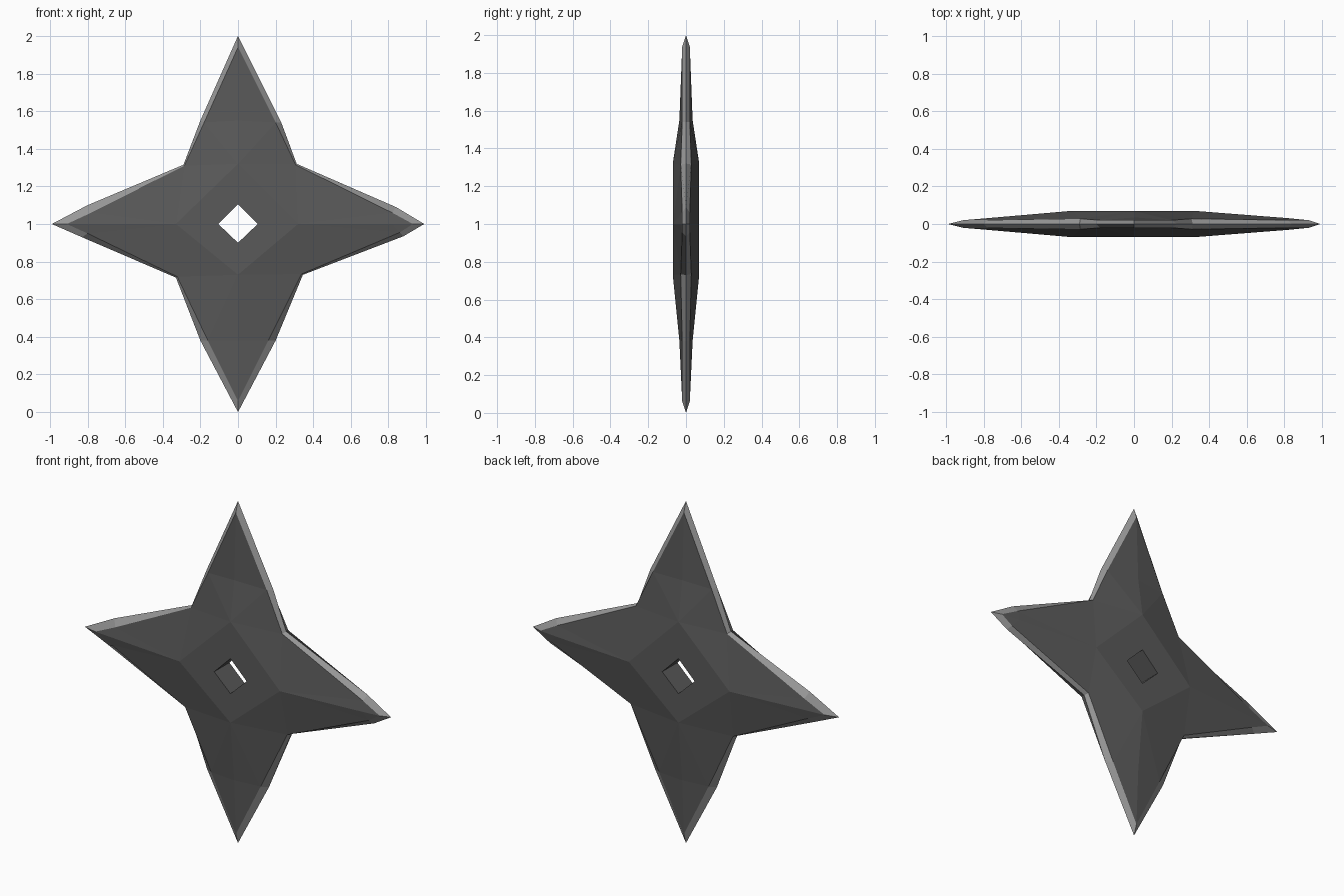
import bpy, bmesh

if "Cube" in bpy.data.objects:
    bpy.data.objects.remove(bpy.data.objects["Cube"])


def material(name, value):
    m = bpy.data.materials.new(name)
    m.diffuse_color = (value, value, value, 1)
    m.use_nodes = True
    m.node_tree.nodes["Principled BSDF"].inputs["Base Color"].default_value = m.diffuse_color
    return m


BODY, EDGE = 0, 1

# Per arm, clockwise from the top: hole corner, hub ridge, mid ridge, face tip (x, z)
ridges = [
    [(0, 1.105), (0, 1.32), (0, 1.55), (0, 1.94)],
    [(0.105, 1), (0.32, 1), (0.82, 1), (0.93, 1)],
    [(0, 0.90), (0, 0.73), (0, 0.38), (0, 0.06)],
    [(-0.105, 1), (-0.33, 1), (-0.78, 1), (-0.91, 1)],
]
ridge_y = [[0.07, 0.07, 0.035, 0.02], [0.07, 0.07, 0.031, 0.02]]

# Bevel outlines, clockwise: per arm side point, tip, side point, then valley
outer = [(-0.20, 1.55), (0, 2.0), (0.23, 1.54), (0.312, 1.32),
         (0.84, 1.09), (0.99, 1.0), (0.88, 0.935), (0.345, 0.73),
         (0.20, 0.38), (0, 0.0), (-0.20, 0.38), (-0.33, 0.715),
         (-0.83, 0.93), (-0.99, 1.0), (-0.80, 1.10), (-0.29, 1.315)]
inner = [(-0.18, 1.54), (0, 1.94), (0.20, 1.54), (0.306, 1.315),
         (0.82, 1.06), (0.93, 1.0), (0.86, 0.955), (0.338, 0.734),
         (0.16, 0.38), (0, 0.06), (-0.16, 0.38), (-0.323, 0.72),
         (-0.80, 0.95), (-0.91, 1.0), (-0.78, 1.06), (-0.285, 1.31)]

bm = bmesh.new()
rim = [bm.verts.new((x, 0, z)) for x, z in outer]
holes = []


def face(verts, mat=BODY):
    bm.faces.new(verts).material_index = mat


for side in (-1, 1):
    # bevel line and ridge points on this side
    ring = [bm.verts.new((x, side * (0.028 if i % 4 == 3 else 0.02), z))
            for i, (x, z) in enumerate(inner)]
    arms = []
    for k, pts in enumerate(ridges):
        arm = [bm.verts.new((x, side * y, z))
               for (x, z), y in zip(pts[:3], ridge_y[k % 2])]
        arms.append(arm + [ring[4 * k + 1]])
    holes.append([a[0] for a in arms])
    for k in range(4):
        hole, hub, mid, tip = arms[k]
        next_hole, next_hub = arms[(k + 1) % 4][:2]
        valley = ring[4 * k + 3]
        # arm blades, either side of the ridge
        for edge_pt, corner in ((ring[4 * k], ring[4 * k - 1]),
                                (ring[4 * k + 2], valley)):
            face((mid, tip, edge_pt))
            face((hub, mid, edge_pt))
            face((hub, edge_pt, corner))
        # flat hub and the slope down into the valley
        face((hole, hub, next_hub, next_hole))
        face((hub, valley, next_hub))
    # sharpened edge
    for i in range(16):
        j = (i + 1) % 16
        face((ring[i], ring[j], rim[j], rim[i]), EDGE)

# walls of the centre hole
for k in range(4):
    j = (k + 1) % 4
    face((holes[0][k], holes[0][j], holes[1][j], holes[1][k]))

bmesh.ops.recalc_face_normals(bm, faces=bm.faces[:])
mesh = bpy.data.meshes.new("throwing_star")
bm.to_mesh(mesh)
bm.free()
mesh.materials.append(material("dark steel", 0.10))
mesh.materials.append(material("sharpened steel", 0.31))
star = bpy.data.objects.new("throwing_star", mesh)
bpy.context.collection.objects.link(star)
